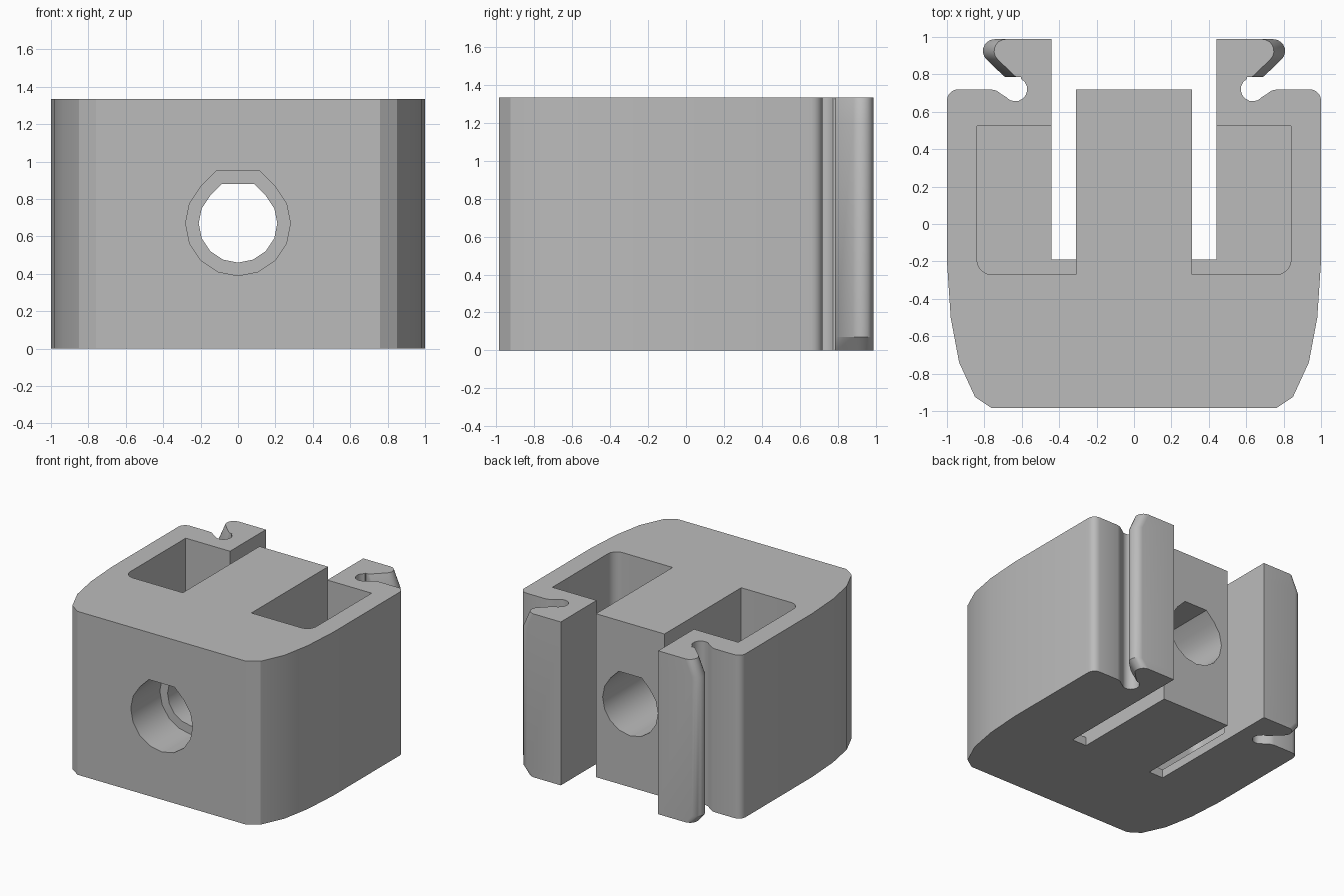
import bpy
import math

if "Cube" in bpy.data.objects:
    bpy.data.objects.remove(bpy.data.objects["Cube"])

HEIGHT = 1.335
BORE_Z = 0.67

grey = bpy.data.materials.new("plain grey")
grey.use_nodes = True
grey.diffuse_color = (0.5, 0.5, 0.5, 1)
grey.node_tree.nodes["Principled BSDF"].inputs["Base Color"].default_value = (0.5, 0.5, 0.5, 1)


def loft(name, rings):
    """Solid through a stack of matching closed rings, capped at both ends."""
    n = len(rings[0])
    verts = [p for ring in rings for p in ring]
    faces = [tuple(reversed(range(n))), tuple(range(len(verts) - n, len(verts)))]
    for r in range(len(rings) - 1):
        a, b = r * n, (r + 1) * n
        faces += [(a + i, a + (i + 1) % n, b + (i + 1) % n, b + i) for i in range(n)]
    mesh = bpy.data.meshes.new(name)
    mesh.from_pydata(verts, [], faces)
    mesh.materials.append(grey)
    obj = bpy.data.objects.new(name, mesh)
    bpy.context.collection.objects.link(obj)
    return obj


def arc(cx, cy, r, start, end, steps):
    angles = [math.radians(start + (end - start) * i / steps) for i in range(steps + 1)]
    return [(cx + r * math.cos(a), cy + r * math.sin(a)) for a in angles]


# Half outline, counter-clockwise: front, bowed side, hinge notch, hook, slot
half = [(0.76, -0.985), (0.85, -0.925), (0.935, -0.74), (0.98, -0.5), (1, -0.2)]
half += arc(0.94, 0.66, 0.06, 0, 90, 5)
half += [(0.765, 0.72), (0.735, 0.713), (0.71, 0.695)]
half += arc(0.635, 0.72, 0.064, -40, -240, 9)
half += [(0.603, 0.79)]
hook_start = len(half)
half += [(0.665, 0.785)]
half += arc(0.68, 0.81, 0.025, -80, -45, 2)
half += arc(0.745, 0.925, 0.063, -45, 90, 7)
hook_end = len(half)
half += [(0.44, 0.988), (0.44, -0.19), (0.31, -0.19), (0.31, 0.72)]


def outline(z, inset):
    pts = []
    for i, (x, y) in enumerate(half):
        if hook_start <= i < hook_end:
            x = max(x - inset, 0.606)
        pts.append((x, y, z))
    return pts + [(-x, y, z) for x, y, z in reversed(pts)]


body = loft("clip_body", [outline(0, 0.06), outline(0.07, 0),
                          outline(1.2, 0), outline(HEIGHT, 0.06)])
cutters = []

# Side pockets open at the top
pocket = [(0.31, -0.27)] + arc(0.76, -0.19, 0.08, -90, 0, 5) + [(0.84, 0.525), (0.31, 0.525)]
for side, label in ((1, "left"), (-1, "right")):
    pts = [(side * x, y) for x, y in pocket][::side]
    cutters.append(loft(label + "_pocket_cutter",
                        [[(x, y, z) for x, y in pts] for z in (0.07, 1.5)]))


# Stepped bore with a flattened roof
def bore_ring(r, y):
    pts = arc(0, 0, r, 135, 405, 12)
    flat = r * (math.sqrt(2) - 1)
    pts += [(flat, r), (-flat, r)]
    return [(x, y, BORE_Z + z) for x, z in reversed(pts)]


cutters.append(loft("bore_cutter", [bore_ring(r, y) for r, y in (
    (0.28, -1.2), (0.28, -0.61), (0.21, -0.61), (0.21, -0.35), (0.25, -0.35), (0.25, 0.9))]))

for cutter in cutters:
    cutter.hide_render = True
    cutter.hide_set(True)
    mod = body.modifiers.new(cutter.name, 'BOOLEAN')
    mod.operation = 'DIFFERENCE'
    mod.solver = 'EXACT'
    mod.object = cutter

# Apply the cuts, remove the helpers, and smooth the rounded corners
bpy.context.view_layer.objects.active = body
body.select_set(True)
for mod in list(body.modifiers):
    bpy.ops.object.modifier_apply(modifier=mod.name)
for cutter in cutters:
    bpy.data.objects.remove(cutter)
bpy.ops.object.shade_smooth_by_angle(angle=math.radians(30))
